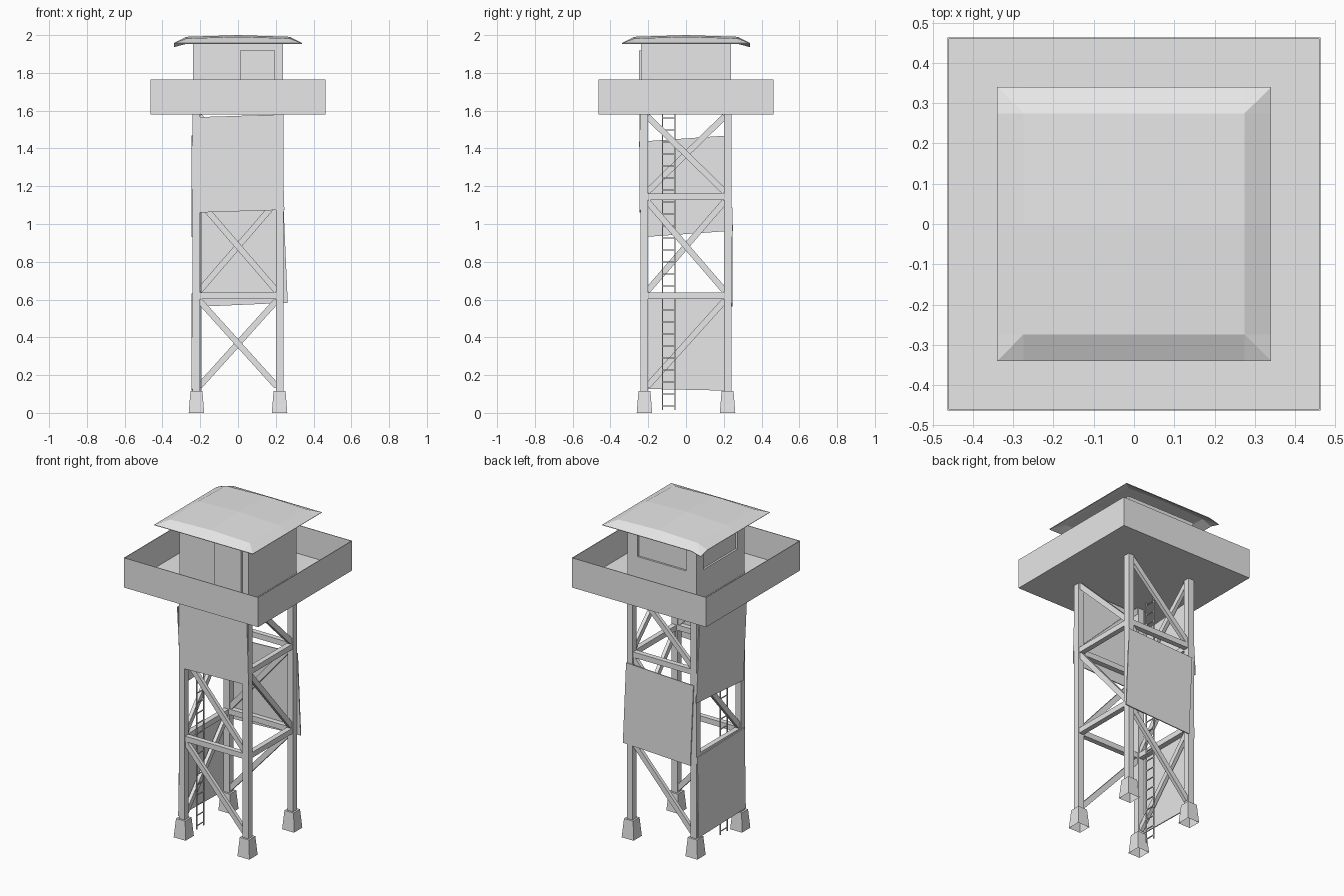
import bpy, bmesh, math
from mathutils import Matrix, Vector

cube = bpy.data.objects.get("Cube")
if cube:
    bpy.data.objects.remove(cube, do_unlink=True)

grey = bpy.data.materials.new("plain_grey")
grey.use_nodes = True
grey.diffuse_color = (0.8, 0.8, 0.8, 1)
grey.node_tree.nodes["Principled BSDF"].inputs["Base Color"].default_value = (0.8, 0.8, 0.8, 1)


def finish(name, bm):
    mesh = bpy.data.meshes.new(name)
    bmesh.ops.recalc_face_normals(bm, faces=bm.faces)
    bm.to_mesh(mesh)
    bm.free()
    mesh.materials.append(grey)
    obj = bpy.data.objects.new(name, mesh)
    bpy.context.collection.objects.link(obj)
    return obj


def add_box(bm, center, size, turn=Matrix()):
    m = Matrix.Translation(center) @ turn @ Matrix.Diagonal((*size, 1))
    return bmesh.ops.create_cube(bm, size=1, matrix=m)["verts"]


def add_bar(bm, a, b, width, depth):
    # bar lying in the plane of a front-facing side
    a, b = Vector(a), Vector(b)
    d = b - a
    turn = Matrix.Rotation(math.atan2(d.x, d.z), 4, 'Y')
    return add_box(bm, (a + b) / 2, (width, depth, d.length), turn)


def spin(bm, verts, side):
    # side 0 front, 1 left, 2 back, 3 right
    bmesh.ops.rotate(bm, verts=verts, cent=(0, 0, 0),
                     matrix=Matrix.Rotation(side * math.pi / 2, 3, 'Z'))


LEG = 0.22
DECK = 1.58

# Legs and footings, open underneath
for side, corner in enumerate(("front_right", "front_left", "back_left", "back_right")):
    bm = bmesh.new()
    spin(bm, add_box(bm, (-LEG, -LEG, (DECK + 0.1) / 2), (0.04, 0.04, DECK - 0.1)), side)
    finish(corner + "_leg", bm)

    bm = bmesh.new()
    verts = add_box(bm, (-LEG, -LEG, 0.058), (0.082, 0.082, 0.116))
    for v in verts:
        if v.co.z > 0.1:
            v.co.x = -LEG + (v.co.x + LEG) * 0.77
            v.co.y = -LEG + (v.co.y + LEG) * 0.77
    bottom = [f for f in bm.faces if f.calc_center_median().z < 0.01]
    bmesh.ops.delete(bm, geom=bottom, context='FACES_ONLY')
    spin(bm, verts, side)
    finish(corner + "_footing", bm)

# Cross beams and one diagonal per bay on each side
bays = ((0.13, 0.605), (0.635, 1.13), (1.16, 1.58))
for side, label in enumerate(("front", "left", "back", "right")):
    bm = bmesh.new()
    for z in (0.62, 1.145):
        spin(bm, add_box(bm, (0, -LEG, z), (0.42, 0.032, 0.034)), side)
    finish(label + "_beams", bm)

    bm = bmesh.new()
    for i, (low, high) in enumerate(bays):
        if side == 1 and i == 0:
            continue
        spin(bm, add_bar(bm, (-0.205, -LEG, high - 0.01), (0.205, -LEG, low + 0.01),
                         0.032, 0.022), side)
    finish(label + "_diagonals", bm)

# Crooked cladding panels: name, side, offset, height, tilt
panels = (("front_panel", 0, 0.005, 1.32, 1.8),
          ("back_panel", 2, -0.02, 0.825, -2.5),
          ("right_upper_panel", 3, 0.0, 1.2, -4.0),
          ("right_lower_panel", 3, 0.0, 0.375, 1.2))
for name, side, offset, z, tilt in panels:
    bm = bmesh.new()
    turn = Matrix.Rotation(-math.radians(tilt), 4, 'Y')
    spin(bm, add_box(bm, (offset, -0.243, z), (0.465, 0.006, 0.505), turn), side)
    finish(name, bm)

# Ladder
bm = bmesh.new()
for y in (-0.125, -0.059):
    add_box(bm, (-0.196, y, 0.8), (0.006, 0.006, 1.57))
for i in range(25):
    add_box(bm, (-0.196, -0.092, 0.037 + i * 0.0635), (0.005, 0.066, 0.005))
finish("ladder", bm)

# Platform floor and parapet
bm = bmesh.new()
add_box(bm, (0, 0, DECK + 0.004), (0.926, 0.926, 0.008))
finish("platform_floor", bm)
bm = bmesh.new()
for side in range(4):
    spin(bm, add_box(bm, (0, -0.461, 1.6725), (0.926, 0.004, 0.185)), side)
finish("parapet", bm)

# Cabin with recessed windows at the back and right
bm = bmesh.new()
add_box(bm, (0, 0, 1.77), (0.474, 0.474, 0.37))
cabin = finish("cabin", bm)
bm = bmesh.new()
for side in (2, 3):
    spin(bm, add_box(bm, (0, -0.25, 1.84), (0.335, 0.05, 0.15)), side)
cutter = finish("window_cutter", bm)
cutter.hide_render = True
cutter.display_type = 'WIRE'
cut = cabin.modifiers.new("windows", 'BOOLEAN')
cut.operation = 'DIFFERENCE'
cut.object = cutter
bpy.context.view_layer.objects.active = cabin
bpy.ops.object.modifier_apply(modifier=cut.name)
bpy.data.objects.remove(cutter, do_unlink=True)

bm = bmesh.new()
add_box(bm, (0.103, -0.239, 1.755), (0.185, 0.02, 0.325))
finish("door", bm)

# Thin hipped roof with steeper eaves and one sagging corner
steps = (-0.34, -0.275, 0, 0.275, 0.34)


def roof_height(x, y):
    far = max(abs(x), abs(y))
    if far > 0.3:
        return 1.94 if x < -0.3 and y > 0.3 else 1.957
    return 2.0 - 0.009 * (abs(x) + abs(y)) / 0.275


bm = bmesh.new()
grid = [[bm.verts.new((x, y, roof_height(x, y))) for x in steps] for y in steps]
for r in range(4):
    for c in range(4):
        ring = [grid[r][c], grid[r][c + 1], grid[r + 1][c + 1], grid[r + 1][c]]
        # split corner faces along the hips
        if (r, c) in ((0, 0), (3, 3)):
            bm.faces.new((ring[0], ring[1], ring[2]))
            bm.faces.new((ring[0], ring[2], ring[3]))
        elif (r, c) in ((0, 3), (3, 0)):
            bm.faces.new((ring[0], ring[1], ring[3]))
            bm.faces.new((ring[1], ring[2], ring[3]))
        else:
            bm.faces.new(ring)
roof = finish("roof", bm)
sheet = roof.modifiers.new("thickness", 'SOLIDIFY')
sheet.thickness = 0.004
sheet.offset = -1
